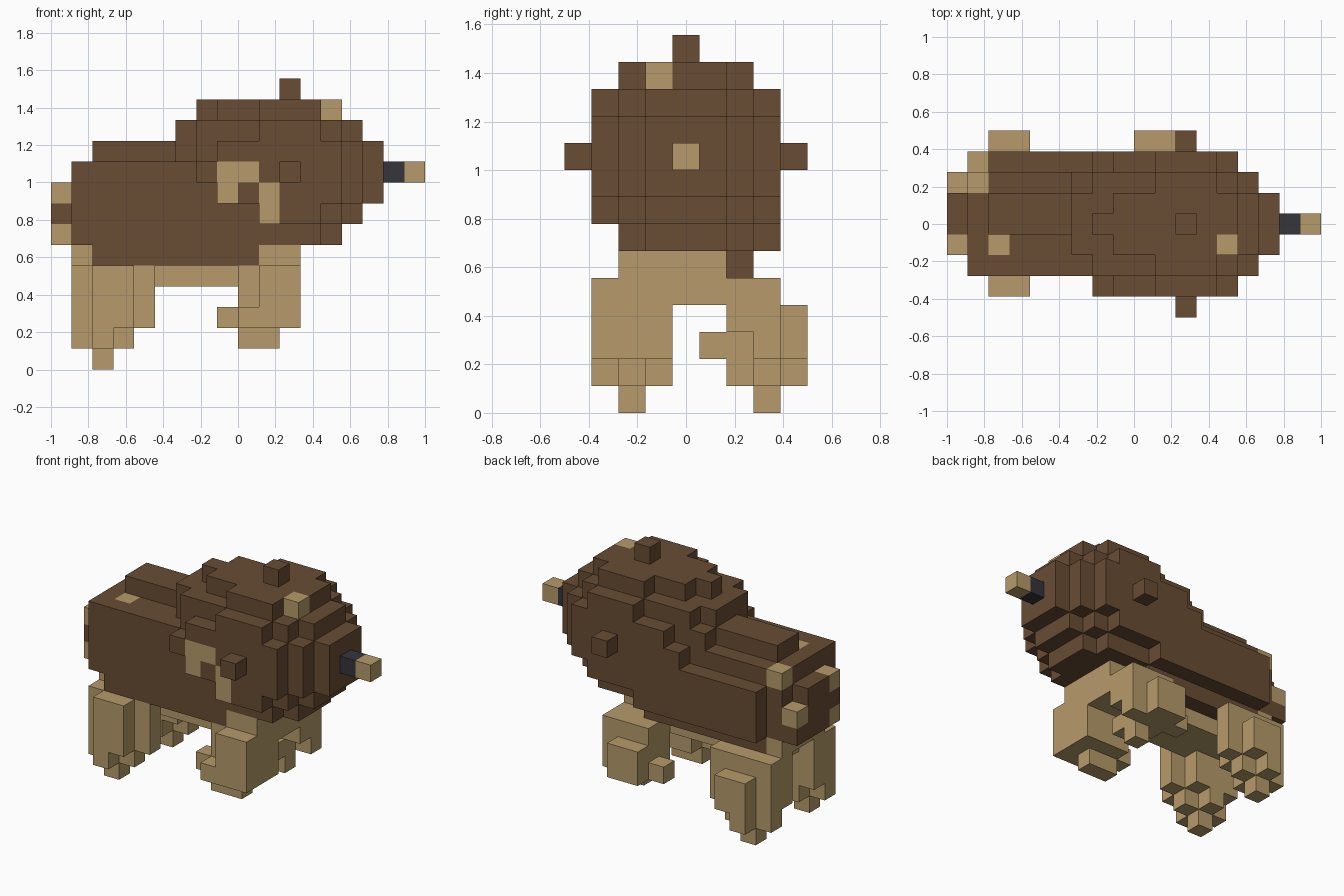
import bpy
import bmesh
from mathutils import Vector

cube = bpy.data.objects.get("Cube")
if cube:
    bpy.data.objects.remove(cube, do_unlink=True)

U = 1 / 9                                # edge of one block
ORIGIN = Vector((-1.0, -0.5, 0.0))


def material(name, rgb):
    m = bpy.data.materials.new(name)
    m.diffuse_color = (*rgb, 1)
    m.use_nodes = True
    bsdf = m.node_tree.nodes["Principled BSDF"]
    bsdf.inputs["Base Color"].default_value = (*rgb, 1)
    bsdf.inputs["Roughness"].default_value = 0.9
    return m


BROWN = material("brown fur", (0.14, 0.072, 0.034))
TAN = material("tan", (0.47, 0.323, 0.145))
DARK = material("dark grey", (0.036, 0.036, 0.044))


def blocks(*boxes):
    """Cells filled by boxes (x0, x1, y0, y1, z0, z1) in block units."""
    return {(x, y, z) for x0, x1, y0, y1, z0, z1 in boxes
            for x in range(x0, x1) for y in range(y0, y1) for z in range(z0, z1)}


parts = []       # (name, cells, material, patch cells, patch material)
filled = set()


def part(name, cells, mat, patch=frozenset(), patch_mat=None):
    cells = cells - filled
    filled.update(cells)
    parts.append((name, cells, mat, patch, patch_mat))


def flip(cells):
    """Mirror right leg cells to the left leg position."""
    return {(x, 9 - y, z) for x, y, z in cells}


# Rear body with spine ridge
rump_patches = blocks((2, 3, 3, 4, 9, 10), (1, 2, 6, 7, 9, 10))
part("rear_body", blocks((1, 10, 2, 7, 6, 10), (2, 10, 2, 7, 5, 6),
                         (2, 10, 7, 8, 6, 9), (2, 7, 4, 6, 10, 11)),
     BROWN, rump_patches, TAN)

# Tail end
part("tail", blocks((0, 1, 4, 6, 6, 9), (0, 1, 3, 4, 6, 9), (0, 1, 6, 7, 6, 8)),
     BROWN, blocks((0, 1, 3, 4, 8, 9), (0, 1, 3, 4, 6, 7), (0, 1, 6, 7, 7, 8)), TAN)

# Rounded front body, built in layers from the bottom up
front_body = blocks(
    (9, 13, 2, 7, 6, 7), (13, 14, 3, 6, 6, 7),
    (10, 13, 1, 8, 7, 8), (9, 14, 2, 7, 7, 8), (14, 15, 3, 6, 7, 8),
    (8, 14, 1, 8, 8, 11), (14, 15, 2, 7, 8, 11), (15, 16, 3, 6, 8, 11),
    (7, 8, 1, 8, 9, 10), (7, 8, 2, 7, 10, 11), (6, 7, 3, 7, 10, 11),
    (10, 13, 1, 8, 11, 12), (7, 14, 2, 7, 11, 12), (6, 7, 3, 6, 11, 12),
    (14, 15, 3, 6, 11, 12),
    (7, 8, 4, 5, 12, 13), (8, 14, 3, 6, 12, 13), (10, 13, 2, 7, 12, 13))
shoulder_patch = blocks((8, 10, 1, 2, 9, 10), (8, 9, 1, 2, 8, 9),
                        (10, 11, 1, 2, 7, 9), (13, 14, 3, 4, 12, 13))
part("front_body", front_body, BROWN, shoulder_patch, TAN)

# Small knobs on the crown and both sides
part("crown_knob", blocks((11, 12, 4, 5, 13, 14)), BROWN)
part("right_knob", blocks((11, 12, 0, 1, 9, 10)), BROWN)
part("left_knob", blocks((11, 12, 8, 9, 9, 10)), BROWN)

# Snout
part("snout", blocks((16, 17, 4, 5, 9, 10)), DARK)
part("snout_tip", blocks((17, 18, 4, 5, 9, 10)), TAN)

# Tan underside
part("belly", blocks((2, 10, 3, 6, 4, 5), (1, 2, 3, 7, 5, 6)), TAN)
part("chest", blocks((9, 12, 2, 6, 5, 6), (9, 12, 3, 6, 4, 5)), TAN)

# Rear legs: cross-shaped columns with a single-block foot
rear_leg = blocks((2, 4, 1, 2, 2, 5), (1, 5, 2, 3, 2, 5), (1, 4, 3, 4, 2, 5),
                  (2, 3, 1, 4, 1, 2), (1, 4, 2, 3, 1, 2), (2, 3, 2, 3, 0, 1))
part("rear_right_leg", rear_leg, TAN)
part("rear_left_leg", flip(rear_leg) - blocks((0, 9, 8, 9, 4, 5)), TAN)

# Front legs
part("front_right_leg", blocks((10, 12, 1, 2, 3, 5), (9, 12, 1, 2, 2, 3),
                               (9, 12, 2, 4, 2, 5), (8, 9, 2, 3, 2, 3),
                               (9, 11, 2, 3, 1, 2)), TAN)
part("front_left_leg", blocks((9, 11, 8, 9, 2, 4), (9, 12, 7, 8, 2, 5),
                              (9, 12, 6, 7, 3, 5), (9, 11, 6, 7, 2, 3),
                              (8, 9, 7, 8, 2, 3), (10, 11, 5, 6, 2, 3),
                              (10, 11, 6, 7, 1, 2)), TAN)


def build(name, cells, mat, patch, patch_mat):
    """Make a mesh from the exposed faces of the cells."""
    bm = bmesh.new()
    for c in sorted(cells):
        centre = Vector(c) + Vector((0.5, 0.5, 0.5))
        for axis in range(3):
            for sign in (-1, 1):
                n = Vector((0, 0, 0))
                n[axis] = sign
                if tuple(int(a + b) for a, b in zip(c, n)) in filled:
                    continue
                u = Vector((0, 0, 0))
                u[(axis + 1) % 3] = 0.5
                v = n.cross(u)
                mid = centre + n * 0.5
                corners = (mid - u - v, mid + u - v, mid + u + v, mid - u + v)
                face = bm.faces.new([bm.verts.new(ORIGIN + p * U) for p in corners])
                face.material_index = int(c in patch)
    bmesh.ops.remove_doubles(bm, verts=bm.verts, dist=1e-4)
    # Merge coplanar squares of the same colour
    bmesh.ops.dissolve_limit(bm, angle_limit=0.01, verts=bm.verts,
                             edges=bm.edges, delimit={'MATERIAL'})
    mesh = bpy.data.meshes.new(name)
    bm.to_mesh(mesh)
    bm.free()
    mesh.materials.append(mat)
    if patch_mat:
        mesh.materials.append(patch_mat)
    bpy.context.collection.objects.link(bpy.data.objects.new(name, mesh))


for p in parts:
    build(*p)
